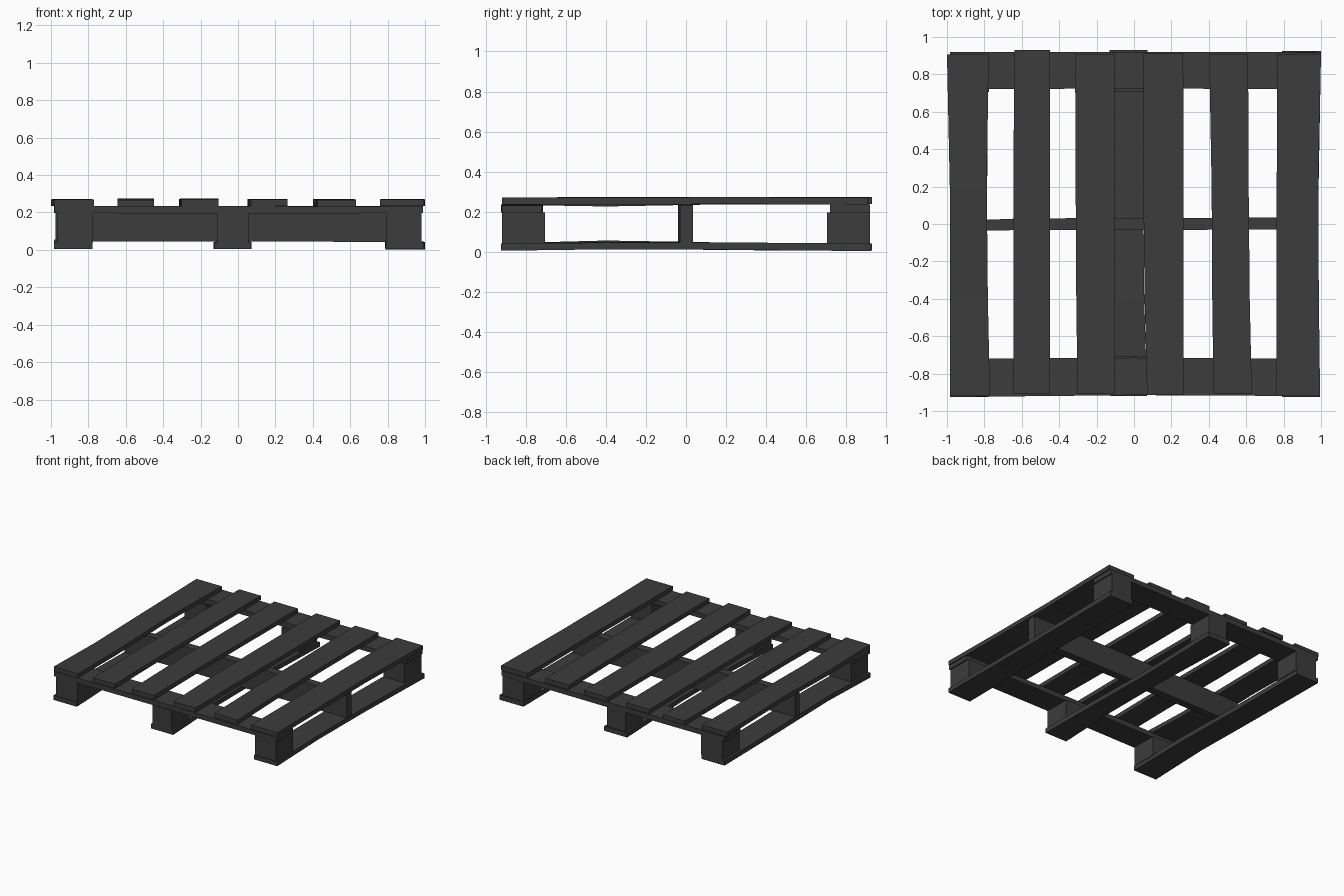
import bpy, bmesh

if "Cube" in bpy.data.objects:
    bpy.data.objects.remove(bpy.data.objects["Cube"])


def loft(name, rings):
    """Closed solid through a series of four-cornered cross-sections."""
    bm = bmesh.new()
    loops = [[bm.verts.new(p) for p in r] for r in rings]
    for a, b in zip(loops, loops[1:]):
        for i in range(4):
            j = (i + 1) % 4
            bm.faces.new((a[i], a[j], b[j], b[i]))
    bm.faces.new(loops[0])
    bm.faces.new(loops[-1])
    bmesh.ops.recalc_face_normals(bm, faces=bm.faces)
    me = bpy.data.meshes.new(name)
    bm.to_mesh(me)
    bm.free()
    ob = bpy.data.objects.new(name, me)
    bpy.context.collection.objects.link(ob)
    me.materials.append(mat)
    return ob


def board(name, axis, sections):
    """Warped plank; each section is (position along axis, side0, side1, z0, z1)."""
    rings = []
    for t, a, b, z0, z1 in sections:
        ring = [(a, z0), (b, z0), (b, z1), (a, z1)]
        rings.append([(s, t, z) if axis == 'y' else (t, s, z) for s, z in ring])
    return loft(name, rings)


mat = bpy.data.materials.new("dark_wood")
mat.diffuse_color = (0.045, 0.045, 0.045, 1)
mat.use_nodes = True
mat.node_tree.nodes["Principled BSDF"].inputs["Base Color"].default_value = mat.diffuse_color

# Top slats: x edges at front, middle, back; y ends; height shift at four stations
slats = [
    ((-.985, -.77), (-.985, -.787), (-1.0, -.777), -.92, .905, (0, -.009, .002, 0)),
    ((-.645, -.45), (-.645, -.45), (-.64, -.45), -.91, .93, (-.002, .004, .004, .003)),
    ((-.302, -.105), (-.312, -.105), (-.315, -.105), -.91, .91, (0, .004, .003, 0)),
    ((.07, .265), (.05, .265), (.05, .263), -.915, .915, (0, .003, 0, .001)),
    ((.425, .63), (.415, .613), (.402, .61), -.905, .905, (-.002, .003, .003, .001)),
    ((.76, .995), (.763, .985), (.765, 1.0), -.92, .91, (0, 0, .003, 0)),
]
for n, (f, m, b, y0, y1, dz) in enumerate(slats):
    mid = [(f[i] + 2 * m[i]) / 3 for i in (0, 1)]
    pts = [(y0, f), (-.4, mid), (.2, m), (y1, b)]
    board(f"top_slat_{n + 1}", 'y',
          [(y, e[0], e[1], .235 + d, .27 + d) for (y, e), d in zip(pts, dz)])

# Cross boards under the slats
board("front_cross_board", 'x', [(-.98, -.925, -.72, .197, .236),
                                 (0, -.915, -.715, .194, .234),
                                 (.99, -.92, -.72, .197, .231)])
board("back_cross_board", 'x', [(-.985, .72, .92, .197, .235),
                                (0, .725, .92, .195, .236),
                                (.99, .72, .918, .197, .235)])

# Upright middle stringer
board("middle_stringer", 'x', [(-.975, -.04, .015, .045, .232),
                               (-.6, -.032, .03, .045, .235),
                               (.98, -.03, .035, .043, .232)])

# Bottom runners
board("left_runner", 'y', [(-.925, -.985, -.777, .006, .042), (-.4, -.98, -.785, .018, .056),
                           (.2, -.98, -.785, .008, .046), (.92, -.985, -.78, .005, .042)])
board("middle_runner", 'y', [(-.92, -.125, .07, .006, .042), (-.4, -.11, .055, .014, .05),
                             (.2, -.108, .05, .01, .046), (.93, -.13, .072, .005, .042)])
board("right_runner", 'y', [(-.925, .79, .995, .005, .04), (-.4, .785, .985, .012, .046),
                            (.2, .785, .987, .01, .046), (.925, .79, 1.0, .003, .042)])

# Spacer blocks at both ends of each runner
for label, x0, x1 in (("left", -.965, -.775), ("middle", -.11, .055), ("right", .795, .98)):
    for end, y0, y1 in (("front", -.92, -.705), ("back", .705, .92)):
        board(f"{end}_{label}_block", 'y', [(y0, x0, x1, .04, .197), (y1, x0, x1, .04, .197)])
